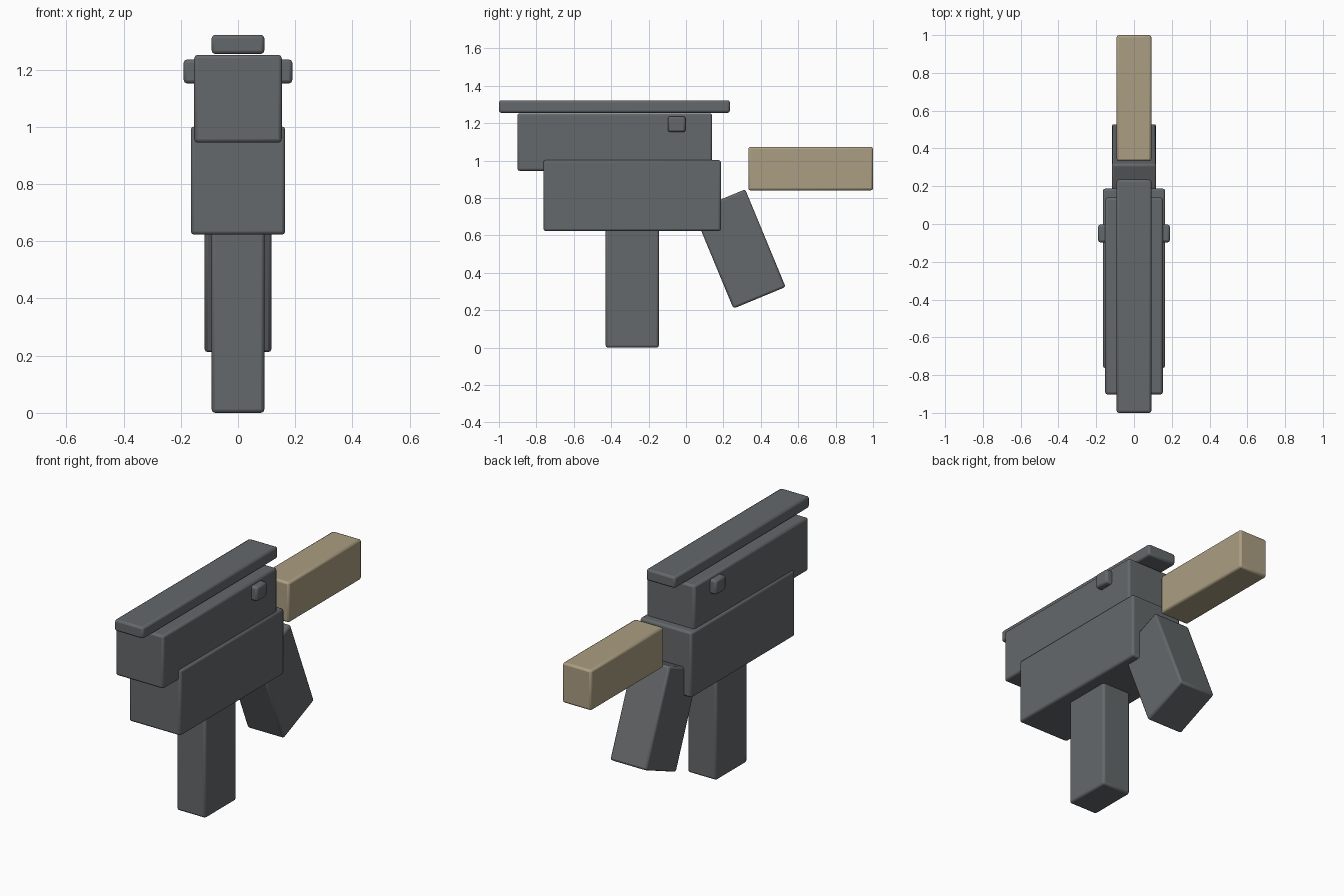
import bpy, math

if "Cube" in bpy.data.objects:
    bpy.data.objects.remove(bpy.data.objects["Cube"])


def material(name, rgb):
    m = bpy.data.materials.new(name)
    m.diffuse_color = (*rgb, 1.0)
    m.use_nodes = True
    m.node_tree.nodes["Principled BSDF"].inputs["Base Color"].default_value = m.diffuse_color
    return m


GREY = material("dark_grey", (0.128, 0.138, 0.145))
TAN = material("tan", (0.41, 0.342, 0.225))


def box(name, size, centre, mat=GREY, tilt=0.0, bevel=0.012):
    """Rounded-edge block, optionally tilted about the x axis."""
    bpy.ops.mesh.primitive_cube_add(size=1, location=centre)
    ob = bpy.context.object
    ob.name = name
    ob.scale = size
    bpy.ops.object.transform_apply(location=False, rotation=False, scale=True)
    ob.rotation_euler.x = math.radians(tilt)
    mod = ob.modifiers.new("soft_edges", 'BEVEL')
    mod.width = bevel
    mod.segments = 2
    ob.data.materials.append(mat)
    bpy.ops.object.shade_smooth_by_angle(angle=math.radians(30))
    return ob


def block(name, half_x, y0, y1, z0, z1, mat=GREY, **kw):
    """Block centred on x = 0, given by its y and z limits."""
    return box(name, (2 * half_x, y1 - y0, z1 - z0),
               (0, (y0 + y1) / 2, (z0 + z1) / 2), mat, **kw)


# Upper parts
block("top_rail", 0.092, -1.0, 0.235, 1.255, 1.322)
block("upper_housing", 0.153, -0.902, 0.14, 0.945, 1.252)
block("side_bolt", 0.19, -0.097, -0.003, 1.152, 1.236)

# Lower parts
block("lower_housing", 0.165, -0.762, 0.187, 0.623, 1.002)
block("magazine", 0.092, -0.43, -0.145, 0.0, 0.7)

# Tilted rear grip
box("rear_grip", (0.234, 0.302, 0.565), (0, 0.285, 0.527), tilt=22.5)

# Stock at the back
block("stock", 0.092, 0.333, 1.0, 0.84, 1.073, TAN)
